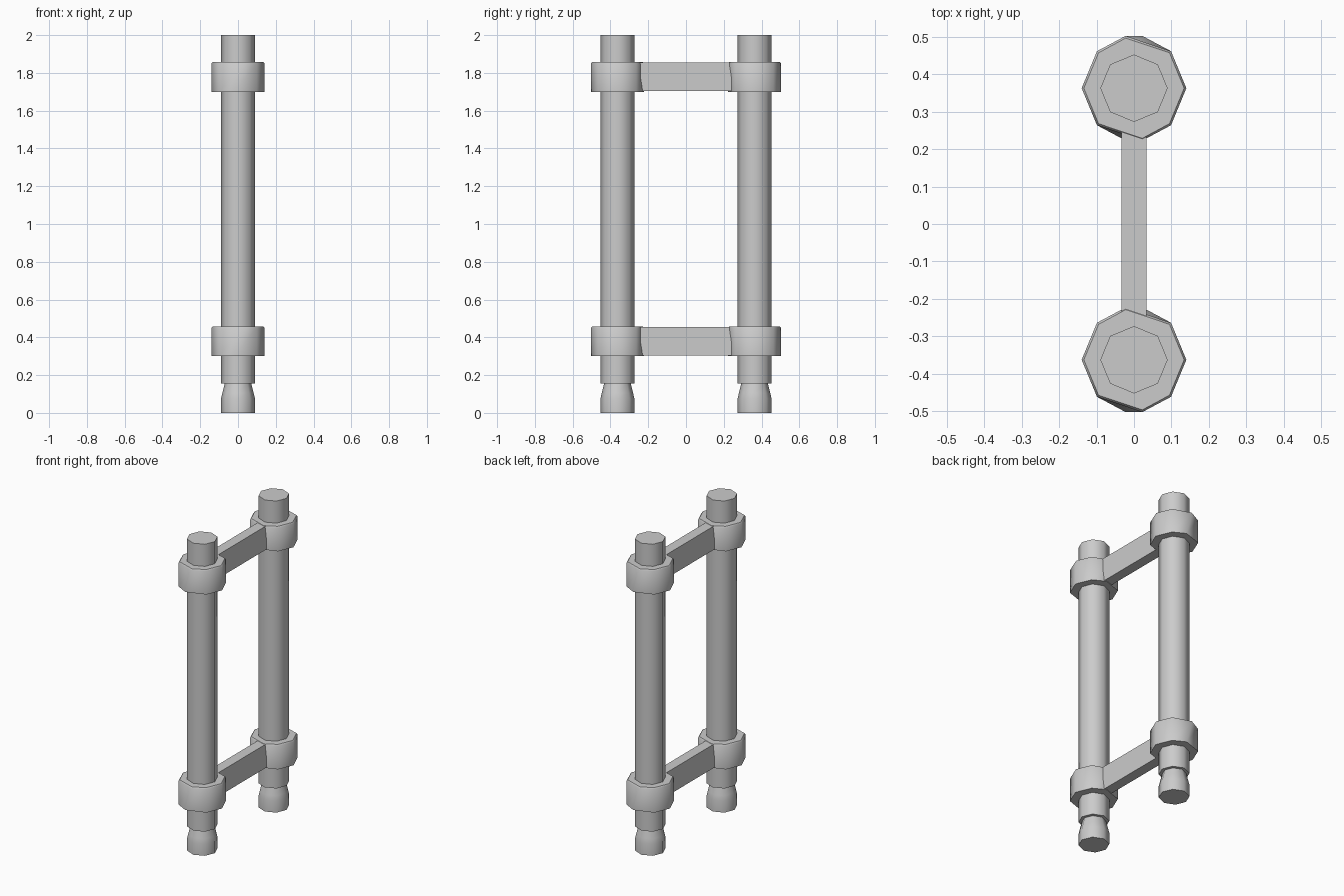
import bpy, bmesh, math

if "Cube" in bpy.data.objects:
    bpy.data.objects.remove(bpy.data.objects["Cube"])

grey = bpy.data.materials.new("plain_grey")
grey.diffuse_color = (0.6, 0.6, 0.6, 1)
grey.use_nodes = True
grey.node_tree.nodes["Principled BSDF"].inputs["Base Color"].default_value = grey.diffuse_color
POST_Y, SIDES = 0.363, 8


def finish(name, bm, angle=50):
    bmesh.ops.recalc_face_normals(bm, faces=bm.faces)
    me = bpy.data.meshes.new(name)
    bm.to_mesh(me)
    bm.free()
    me.materials.append(grey)
    ob = bpy.data.objects.new(name, me)
    bpy.context.collection.objects.link(ob)
    bpy.ops.object.select_all(action='DESELECT')
    ob.select_set(True)
    bpy.context.view_layer.objects.active = ob
    bpy.ops.object.shade_smooth_by_angle(angle=math.radians(angle))


def lathe(name, y, profile):
    """Eight-sided stack of rings; each entry is (radius, z, skew).
    Skew shifts the corners on the y axis sideways."""
    bm = bmesh.new()
    rings = []
    for r, z, skew in profile:
        ring = []
        for i in range(SIDES):
            a = math.tau * i / SIDES
            x = r * math.cos(a)
            if i == 2:
                x -= skew
            elif i == 6:
                x += skew
            ring.append(bm.verts.new((x, y + r * math.sin(a), z)))
        rings.append(ring)
    for lo, hi in zip(rings, rings[1:]):
        for i in range(SIDES):
            j = (i + 1) % SIDES
            bm.faces.new((lo[i], lo[j], hi[j], hi[i]))
    bm.faces.new(rings[0][::-1])
    bm.faces.new(rings[-1])
    finish(name, bm)


for side, y in (("front", -POST_Y), ("back", POST_Y)):
    # tall post and its tapered foot
    lathe(side + "_post", y, [(0.09, 0.155, 0), (0.09, 2.0, 0)])
    lathe(side + "_foot", y, [(0.09, 0, 0), (0.09, 0.075, 0),
                              (0.083, 0.105, 0), (0.07, 0.157, 0)])
    # slightly twisted collars
    for level, z in (("lower", 0.30), ("upper", 1.70)):
        lathe(f"{side}_{level}_collar", y,
              [(0.14, z, -0.022), (0.14, z + 0.15, 0.022), (0.134, z + 0.158, 0.022)])

# rails joining the collars
for level, z in (("lower", 0.38), ("upper", 1.78)):
    bm = bmesh.new()
    bmesh.ops.create_cube(bm, size=1)
    for v in bm.verts:
        v.co = (v.co.x * 0.066, v.co.y * 0.52, v.co.z * 0.152 + z)
    finish(level + "_rail", bm)
